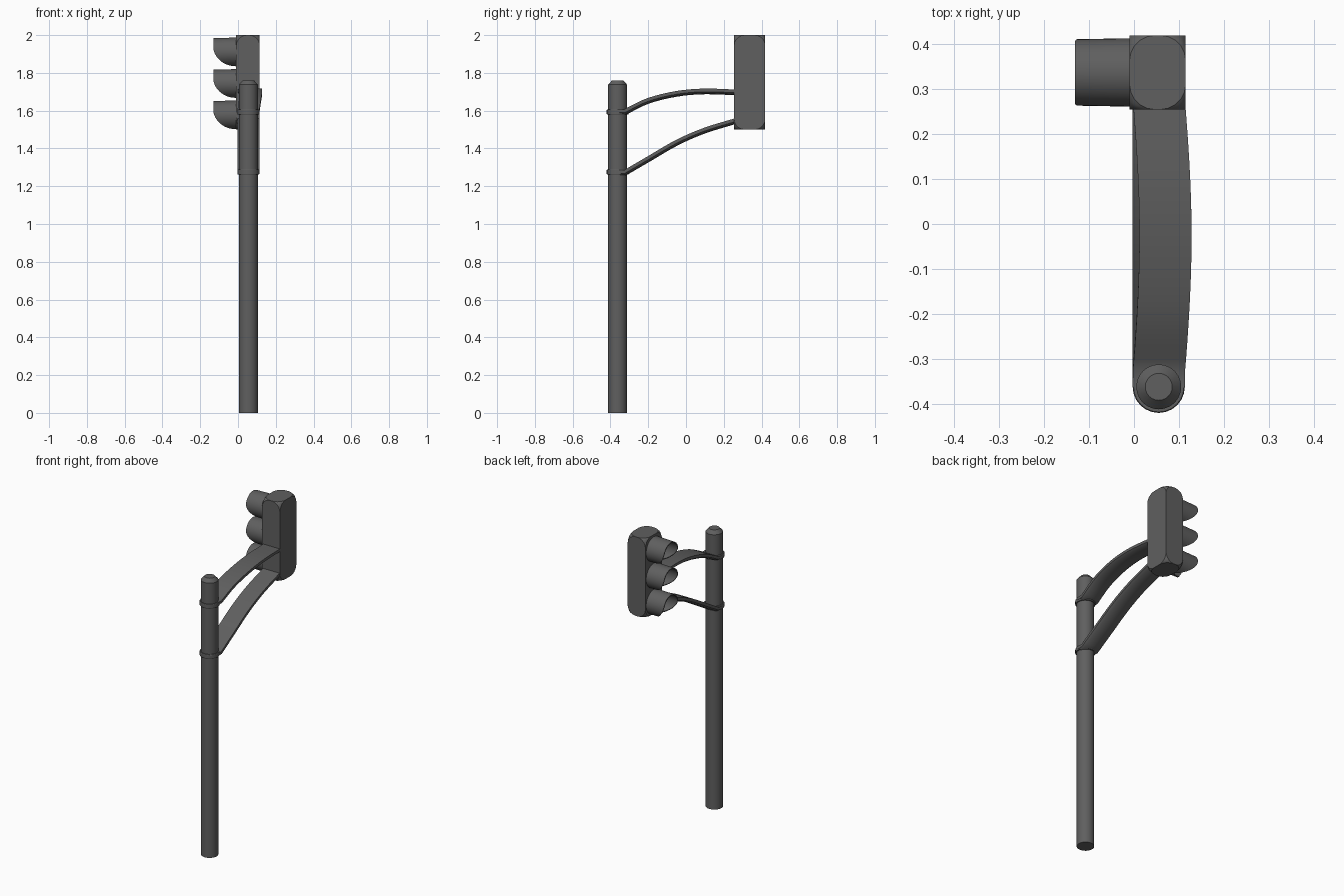
import bpy, bmesh, math
from mathutils import Vector

if "Cube" in bpy.data.objects:
    bpy.data.objects.remove(bpy.data.objects["Cube"])

PX, PY = 0.055, -0.362   # pole axis

dark = bpy.data.materials.new("dark_paint")
dark.diffuse_color = (0.115, 0.115, 0.115, 1)
dark.use_nodes = True
dark.node_tree.nodes["Principled BSDF"].inputs["Base Color"].default_value = dark.diffuse_color


def finish(bm, name, angle=35):
    bmesh.ops.recalc_face_normals(bm, faces=bm.faces)
    me = bpy.data.meshes.new(name)
    bm.to_mesh(me)
    bm.free()
    me.materials.append(dark)
    ob = bpy.data.objects.new(name, me)
    bpy.context.collection.objects.link(ob)
    bpy.ops.object.select_all(action='DESELECT')
    ob.select_set(True)
    bpy.context.view_layer.objects.active = ob
    bpy.ops.object.shade_smooth_by_angle(angle=math.radians(angle))
    return ob


def loft(name, rings, cap=True, angle=35):
    bm = bmesh.new()
    rows = [[bm.verts.new(p) for p in r] for r in rings]
    n = len(rows[0])
    for a, b in zip(rows, rows[1:]):
        for i in range(n):
            j = (i + 1) % n
            bm.faces.new((a[i], a[j], b[j], b[i]))
    if cap:
        bm.faces.new(rows[0])
        bm.faces.new(rows[-1])
    return finish(bm, name, angle)


def lathe(name, profile, n=24):
    return loft(name, [[(PX + r * math.cos(2 * math.pi * i / n),
                         PY + r * math.sin(2 * math.pi * i / n), z)
                        for i in range(n)] for r, z in profile], angle=25)


def smooth_path(pts, steps=4):
    # Catmull-Rom through the points
    p = [Vector(q) for q in pts]
    p = [2 * p[0] - p[1]] + p + [2 * p[-1] - p[-2]]
    out = []
    for k in range(1, len(p) - 2):
        a, b, c, d = p[k - 1:k + 3]
        for s in range(steps):
            t = s / steps
            out.append(0.5 * (2 * b + (c - a) * t + (2 * a - 5 * b + 4 * c - d) * t * t
                              + (3 * b - a - 3 * c + d) * t ** 3))
    return out + [p[-2]]


# Pole with chamfered cap
lathe("pole", [(0.05, 0), (0.05, 1.738), (0.03, 1.76)])

# Clamp collars
for name, z in (("lower_clamp", 1.262), ("upper_clamp", 1.58)):
    lathe(name, [(0.056, z), (0.058, z + 0.003), (0.058, z + 0.023), (0.056, z + 0.026)])

# Curved arms: wide flat band with softened underside
section = [(-0.058, 0.013), (0.058, 0.013), (0.058, -0.004), (0.046, -0.013),
           (0, -0.017), (-0.046, -0.013), (-0.058, -0.004)]


def arm(name, pts, bow):
    path = smooth_path(pts)
    # Flat lead-in to the pole axis, merging with the collar
    path.insert(0, Vector((0, PY, path[0].z)))
    rings = []
    for i, p in enumerate(path):
        d = (path[min(i + 1, len(path) - 1)] - path[max(i - 1, 0)]).normalized()
        up = Vector((0, -d.z, d.y))
        t = (p.y + 0.33) / 0.61
        x = PX + bow * math.sin(math.pi * min(max(t, 0), 1))
        rings.append([Vector((x + u, p.y, p.z)) + up * v for u, v in section])
    loft(name, rings)


arm("upper_arm", [(0, -0.325, 1.594), (0, -0.2, 1.654), (0, -0.05, 1.691),
                  (0, 0.1, 1.704), (0, 0.28, 1.698)], 0.015)
arm("lower_arm", [(0, -0.325, 1.272), (0, -0.2, 1.345), (0, -0.05, 1.432),
                  (0, 0.1, 1.497), (0, 0.28, 1.552)], 0.0)

# Signal housing: box with rounded corners only
bm = bmesh.new()
bmesh.ops.create_cube(bm, size=1)
for v in bm.verts:
    v.co = Vector((0.0525 + v.co.x * 0.125, 0.337 + v.co.y * 0.165, 1.75 + v.co.z * 0.5))
bmesh.ops.bevel(bm, geom=bm.verts[:], offset=0.056, offset_type='OFFSET',
                segments=5, profile=0.5, affect='VERTICES')
finish(bm, "signal_housing", 14)


# Hoods: thin tubes cut away along a curve below, each with a lens
def hood(name, cz, n=40):
    R, r, x0, cy = 0.076, 0.070, -0.008, 0.337

    def ring(rad, out):
        pts = []
        for i in range(n):
            a = 2 * math.pi * i / n
            t = min(1, (math.cos(a) + 1) / 1.4)
            L = 0.004 + 0.119 * math.sqrt(max(0, 1 - (1 - t) ** 2))
            k = rad - 0.003 * out * t
            pts.append((x0 - L * out, cy + k * math.sin(a), cz + k * math.cos(a)))
        return pts
    loft(name, [ring(R, 0), ring(R, 0.5), ring(R, 1),
                ring(r, 1), ring(r, 0.5), ring(r, 0)], cap=False)


def lens(name, cz, n=32):
    loft(name, [[(x, 0.337 + r * math.sin(2 * math.pi * i / n),
                  cz + r * math.cos(2 * math.pi * i / n)) for i in range(n)]
                for x, r in ((-0.004, 0.071), (-0.012, 0.068), (-0.018, 0.045), (-0.02, 0.015))])


for label, z in (("top", 1.911), ("middle", 1.744), ("bottom", 1.578)):
    hood(label + "_hood", z)
    lens(label + "_lens", z)
